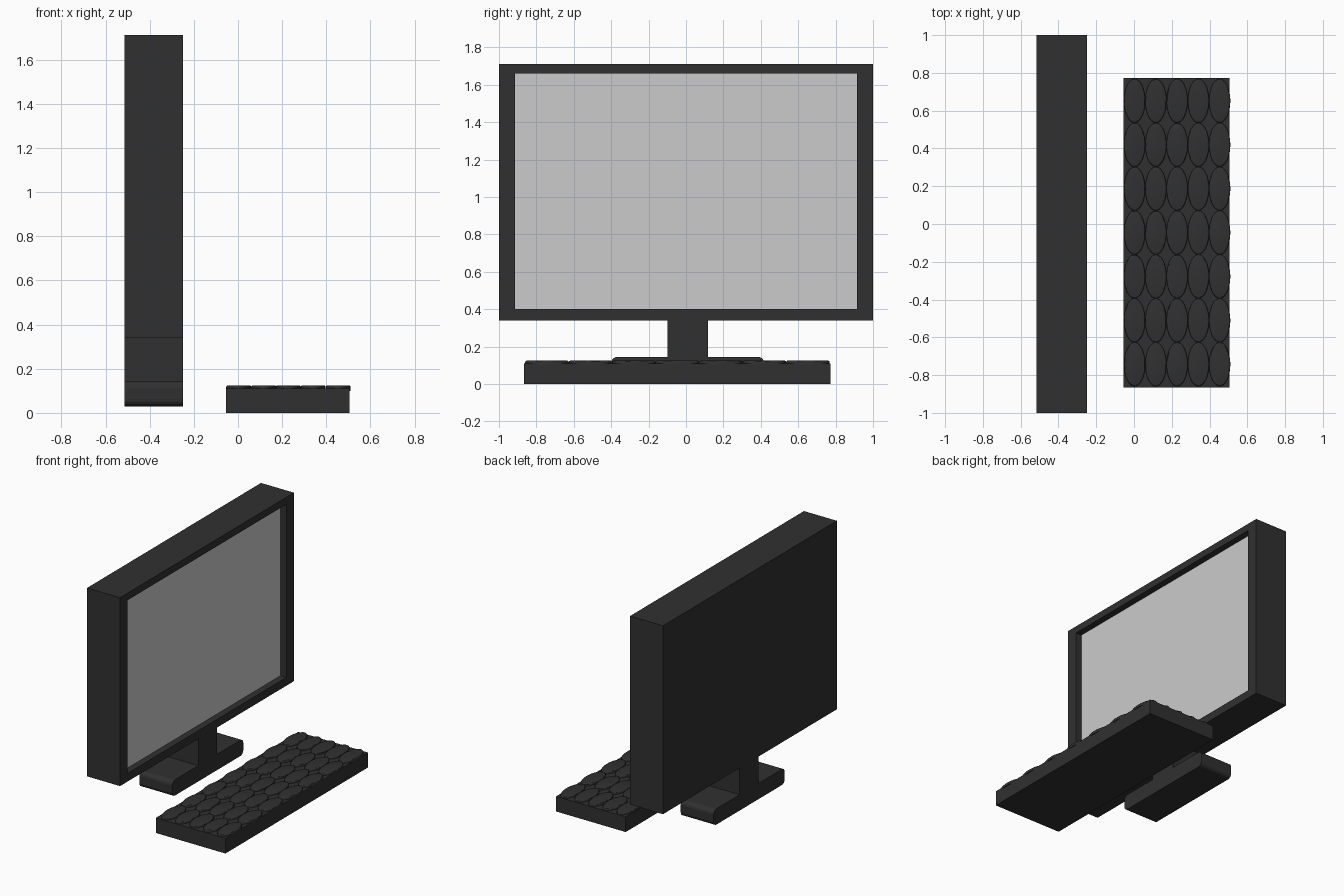
import bpy, bmesh
from mathutils import Matrix

if "Cube" in bpy.data.objects:
    bpy.data.objects.remove(bpy.data.objects["Cube"])

dark = bpy.data.materials.new("dark_plastic")
dark.diffuse_color = (0.03, 0.03, 0.03, 1)
dark.use_nodes = True
dark.node_tree.nodes["Principled BSDF"].inputs["Base Color"].default_value = dark.diffuse_color


def finish(name, bm, mat=None):
    mesh = bpy.data.meshes.new(name)
    bm.normal_update()
    bm.to_mesh(mesh)
    bm.free()
    ob = bpy.data.objects.new(name, mesh)
    bpy.context.collection.objects.link(ob)
    if mat:
        mesh.materials.append(mat)
    return ob


def box_bm(lo, hi):
    bm = bmesh.new()
    size = [b - a for a, b in zip(lo, hi)]
    mid = [(a + b) / 2 for a, b in zip(lo, hi)]
    bmesh.ops.create_cube(bm, size=1, matrix=Matrix.Translation(mid) @ Matrix.Diagonal((*size, 1)))
    bm.normal_update()
    return bm


BACK, FRONT = -0.515, -0.25
RECESS = 0.05

# Monitor case with a recessed opening in its +x face
bm = box_bm((BACK, -1, 0.34), (FRONT, 1, 1.712))
face = max(bm.faces, key=lambda f: f.calc_center_median().x)
bmesh.ops.inset_region(bm, faces=[face], thickness=0.05)
for v in face.verts:
    v.co.y = 0.915 if v.co.y > 0 else -0.915
    v.co.z = 1.66 if v.co.z > 1 else 0.4
inner = bmesh.ops.extrude_discrete_faces(bm, faces=[face])["faces"][0]
for v in inner.verts:
    v.co.x -= RECESS
finish("monitor_case", bm, dark)

# Screen panel lying in the recess
finish("screen", box_bm((FRONT - RECESS - 0.02, -0.915, 0.4),
                        (FRONT - RECESS + 0.002, 0.915, 1.66)))

# Stand neck and rounded foot
finish("stand_neck", box_bm((BACK, -0.1, 0.13), (FRONT, 0.118, 0.345)), dark)
bm = box_bm((BACK, -0.4, 0.03), (FRONT, 0.418, 0.145))
long_edges = [e for e in bm.edges if abs(e.verts[0].co.x - e.verts[1].co.x) > 0.1]
bmesh.ops.bevel(bm, geom=long_edges, offset=0.032, segments=4, profile=0.5, affect='EDGES')
finish("stand_foot", bm, dark)

# Keyboard body
finish("keyboard_body", box_bm((-0.055, -0.866, 0), (0.505, 0.772, 0.11)), dark)

# Oval keys with softened rims, 5 columns by 7 rows
bm = bmesh.new()
for col in range(5):
    for row in range(7):
        place = Matrix.Translation((0.003 + 0.1127 * col, 0.652 - 0.2325 * row, 0.1125))
        bmesh.ops.create_cone(bm, cap_ends=True, segments=32, radius1=1, radius2=1, depth=1,
                              matrix=place @ Matrix.Diagonal((0.0563, 0.1165, 0.025, 1)))
rims = [e for e in bm.edges if all(v.co.z > 0.12 for v in e.verts)]
bmesh.ops.bevel(bm, geom=rims, offset=0.008, segments=3, profile=0.5, affect='EDGES')
keys = finish("keys", bm, dark)
bpy.context.view_layer.objects.active = keys
keys.select_set(True)
bpy.ops.object.shade_smooth_by_angle()
